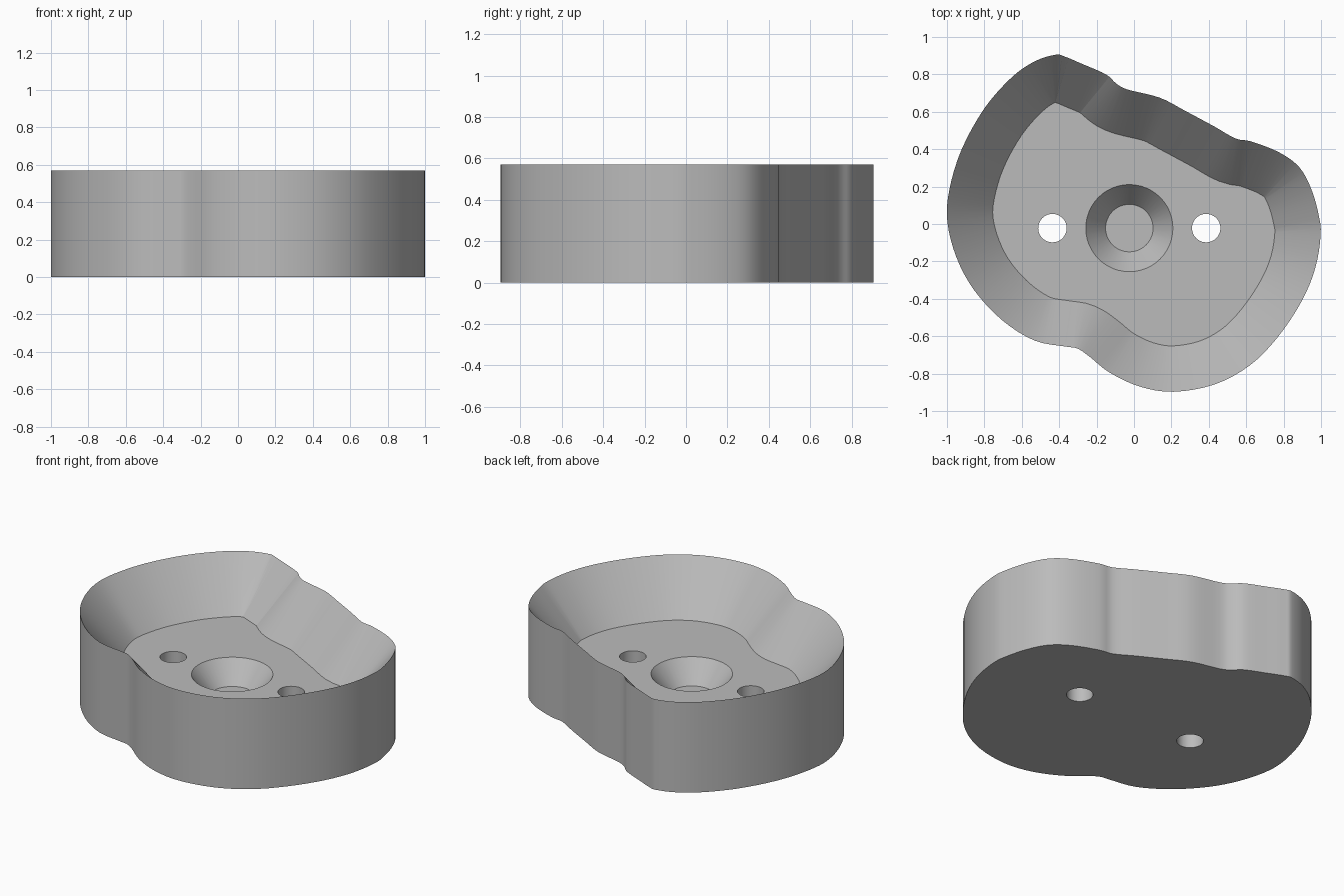
import bpy, bmesh, math
from mathutils import Vector
from mathutils.geometry import intersect_point_line

cube = bpy.data.objects.get("Cube")
if cube:
    bpy.data.objects.remove(cube, do_unlink=True)

HEIGHT, FLOOR, RIM = 0.57, 0.27, 0.245
SAMPLES = 4

# One plain grey for the whole body
grey = bpy.data.materials.new("warm_grey")
grey.use_nodes = True
colour = (0.5, 0.5, 0.5, 1)
grey.diffuse_color = colour
grey.node_tree.nodes["Principled BSDF"].inputs["Base Color"].default_value = colour

# Outline control points, clockwise from the back peak
OUTLINE = [
    (-.42, .905), (-.37, .895), (-.275, .855), (-.15, .80), (-.095, .751), (-.035, .719),
    (.136, .676), (.27, .607), (.43, .521), (.543, .457), (.628, .441), (.778, .382),
    (.885, .302), (.949, .184), (.987, .05), (.998, -.056), (.97, -.233), (.896, -.414),
    (.767, -.607), (.618, -.757), (.43, -.858), (.211, -.897), (.03, -.869), (-.131, -.794),
    (-.238, -.709), (-.302, -.666), (-.366, -.655), (-.532, -.623), (-.703, -.516),
    (-.853, -.356), (-.949, -.179), (-.998, .013), (-.987, .184), (-.922, .398),
    (-.8, .618), (-.655, .783), (-.532, .869)]


def smooth_loop(points):
    """Closed Catmull-Rom curve through the points."""
    pts = [Vector(p) for p in points]
    n, out = len(pts), []
    for i in range(n):
        a, b, c, d = (pts[(i + k) % n] for k in (-1, 0, 1, 2))
        for s in range(SAMPLES):
            t = s / SAMPLES
            out.append(b + (c - a) * t / 2 + (a * 2 - b * 5 + c * 4 - d) * t * t / 2
                       + (b * 3 - a - c * 3 + d) * t ** 3 / 2)
    return out


def nearest(p, loop):
    best = None
    for i, a in enumerate(loop):
        b = loop[i - 1]
        q, t = intersect_point_line(p, b, a)
        q = Vector(q[:2]) if 0 <= t <= 1 else (b if t < 0 else a)
        if best is None or (p - q).length < (p - best).length:
            best = q
    return best


def inset_loop(loop, width):
    """Parallel inset, marched inward so tight corners meet on a ridge."""
    n, steps, out = len(loop), 12, []
    for i, start in enumerate(loop):
        along = loop[(i + 1) % n] - loop[i - 1]
        p = start + Vector((along.y, -along.x)).normalized() * width / steps
        for k in range(2, steps + 1):
            q = nearest(p, loop)
            p = q + (p - q).normalized() * width * k / steps
        for k in range(6):
            q = nearest(p, loop)
            p = q + (p - q).normalized() * width
        out.append(p)
    return out


# Dished body: base, outer wall, sloped inner wall and floor
outer = smooth_loop(OUTLINE)
inner = inset_loop(outer, RIM)
bm = bmesh.new()
rings = [[bm.verts.new((p.x, p.y, z)) for p in loop]
         for loop, z in ((outer, 0), (outer, HEIGHT), (inner, FLOOR))]
for low, high in zip(rings, rings[1:]):
    for i in range(len(outer)):
        bm.faces.new((low[i - 1], low[i], high[i], high[i - 1]))
bm.faces.new(rings[0])
bm.faces.new(rings[2])
bmesh.ops.remove_doubles(bm, verts=bm.verts, dist=0.002)
bmesh.ops.recalc_face_normals(bm, faces=bm.faces)
mesh = bpy.data.meshes.new("dished_body")
bm.to_mesh(mesh)
bm.free()
body = bpy.data.objects.new("dished_body", mesh)
bpy.context.collection.objects.link(body)
mesh.materials.append(grey)


def cut(name, x, y, low, high, r_low, r_high):
    """Subtract an upright cylinder or cone from the body."""
    bpy.ops.mesh.primitive_cone_add(vertices=48, radius1=r_low, radius2=r_high,
                                    depth=high - low, location=(x, y, (low + high) / 2))
    cutter = bpy.context.object
    cutter.name = name
    cutter.hide_render = True
    cutter.data.materials.append(grey)
    mod = body.modifiers.new(name, 'BOOLEAN')
    mod.operation, mod.solver, mod.object = 'DIFFERENCE', 'EXACT', cutter
    bpy.context.view_layer.objects.active = body
    bpy.ops.object.modifier_apply(modifier=name)
    bpy.data.objects.remove(cutter, do_unlink=True)


# Two through holes beside a blind conical recess
for side in (-1, 1):
    cut("screw_hole", -.025 + side * .411, -.022, -.1, .4, .076, .076)
SINK = .135
cut("conical_recess", -.025, -.022, FLOOR - SINK, FLOOR + SINK, .127, .339)

bpy.ops.object.select_all(action='DESELECT')
body.select_set(True)
bpy.context.view_layer.objects.active = body
bpy.ops.object.shade_smooth_by_angle(angle=math.radians(25))
